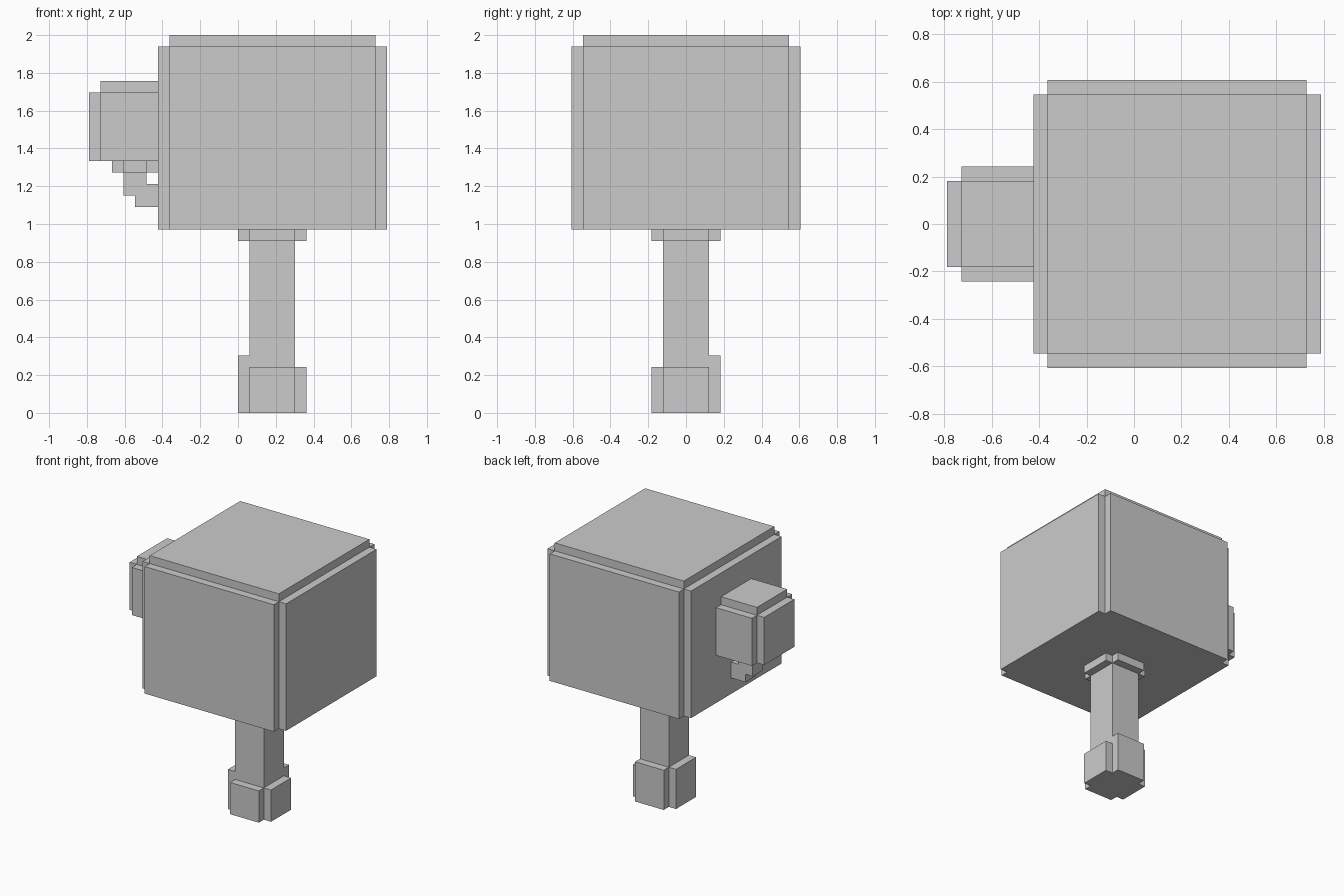
import bpy, bmesh, math
from itertools import product

if "Cube" in bpy.data.objects:
    bpy.data.objects.remove(bpy.data.objects["Cube"])

U = 2 / 33  # size of one voxel


def box(x0, x1, y0, y1, z0, z1):
    return set(product(range(x0, x1), range(y0, y1), range(z0, z1)))


def plus(x0, x1, r, z0, z1):
    """Square column with its four vertical corners notched by one voxel."""
    return box(x0, x1, -r + 1, r - 1, z0, z1) | box(x0 + 1, x1 - 1, -r, r, z0, z1)


def build(name, cells):
    """Outer skin of a voxel set, with coplanar faces merged."""
    bm = bmesh.new()
    verts = {}

    def vert(p):
        if p not in verts:
            verts[p] = bm.verts.new([c * U for c in p])
        return verts[p]

    for cell in cells:
        for axis, side in product(range(3), (0, 1)):
            near = list(cell)
            near[axis] += 2 * side - 1
            if tuple(near) in cells:
                continue
            b, c = (axis + 1) % 3, (axis + 2) % 3
            loop = []
            for db, dc in ((0, 0), (1, 0), (1, 1), (0, 1)):
                p = list(cell)
                p[axis] += side
                p[b] += db
                p[c] += dc
                loop.append(vert(tuple(p)))
            bm.faces.new(loop if side else loop[::-1])
    bmesh.ops.dissolve_limit(bm, angle_limit=math.radians(1),
                             verts=bm.verts[:], edges=bm.edges[:])
    mesh = bpy.data.meshes.new(name)
    bm.to_mesh(mesh)
    bm.free()
    bpy.context.collection.objects.link(bpy.data.objects.new(name, mesh))


# Trunk: shaft, root flares (taller at back and left), collar under the crown
build("trunk", box(1, 5, -2, 2, 0, 16) | plus(0, 6, 3, 0, 4)
      | box(0, 1, -2, 2, 0, 5) | box(1, 5, 2, 3, 0, 5) | plus(0, 6, 3, 15, 16))

# Main crown: notched block with an inset top layer
build("crown", plus(-7, 13, 10, 16, 32) | box(-6, 12, -9, 9, 16, 33))

# Side branch: stub out of the crown, upright, collar under the small clump
build("side_branch", box(-9, -7, -1, 1, 18, 20) | box(-10, -7, -1, 1, 19, 20)
      | box(-10, -8, -1, 1, 19, 22) | plus(-11, -7, 2, 21, 22))

# Small leaf clump, cut flat where it meets the crown
build("side_clump", box(-13, -7, -3, 3, 22, 28) | box(-12, -7, -4, 4, 22, 28)
      | box(-12, -7, -3, 3, 22, 29))
